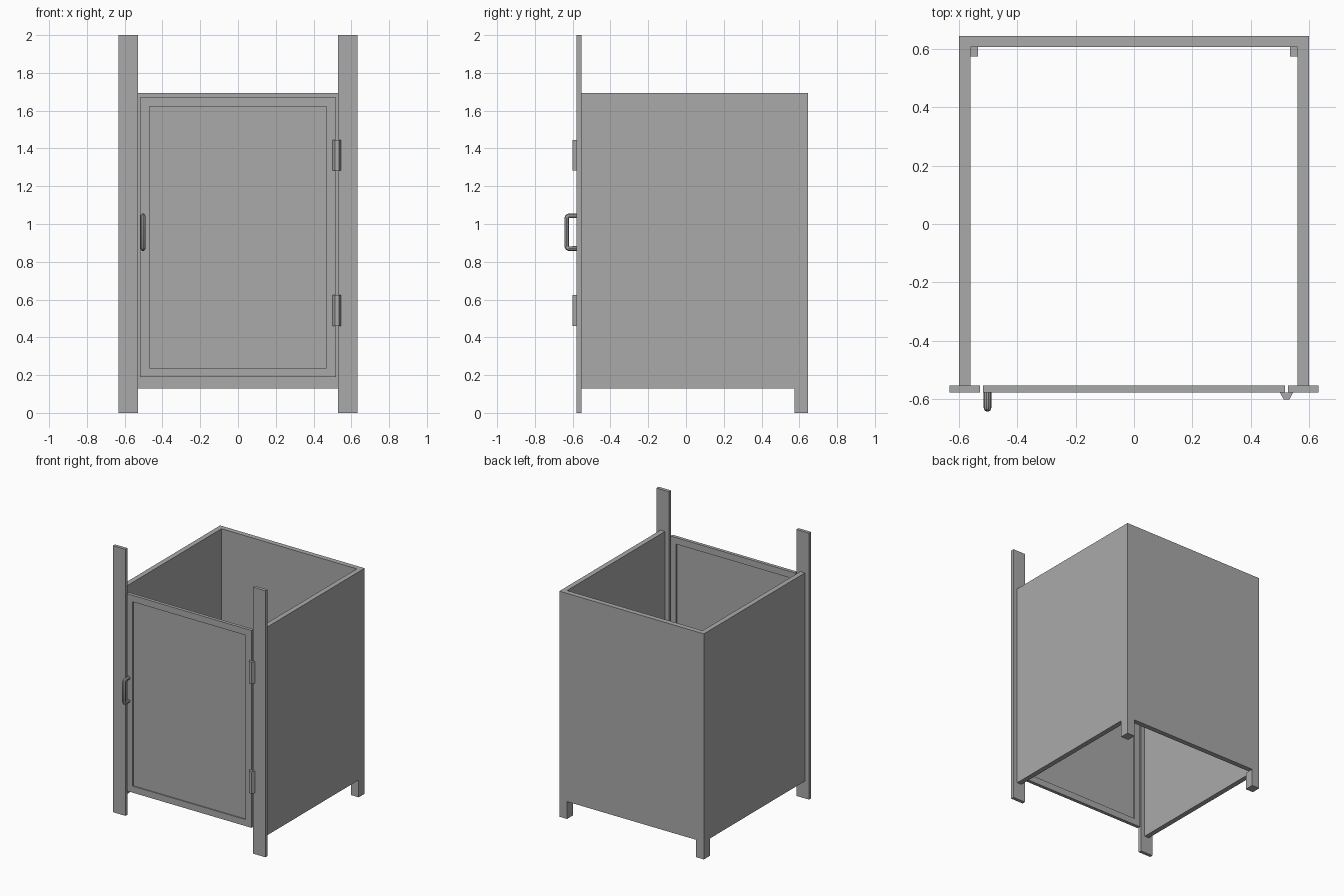
import bpy, bmesh
from mathutils import Vector

cube = bpy.data.objects.get("Cube")
if cube:
    bpy.data.objects.remove(cube, do_unlink=True)

grey = bpy.data.materials.new("plain grey")
grey.use_nodes = True
colour = (0.4, 0.4, 0.4, 1)
grey.diffuse_color = colour
grey.node_tree.nodes["Principled BSDF"].inputs["Base Color"].default_value = colour


def add_object(name, data):
    obj = bpy.data.objects.new(name, data)
    bpy.context.collection.objects.link(obj)
    data.materials.append(grey)
    return obj


def prism(name, outline, z0, z1):
    """Extrude an (x, y) outline from z0 up to z1."""
    bm = bmesh.new()
    face = bm.faces.new([bm.verts.new((x, y, z0)) for x, y in outline])
    new = bmesh.ops.extrude_face_region(bm, geom=[face])["geom"]
    bmesh.ops.translate(bm, vec=(0, 0, z1 - z0),
                        verts=[v for v in new if isinstance(v, bmesh.types.BMVert)])
    bmesh.ops.recalc_face_normals(bm, faces=bm.faces)
    mesh = bpy.data.meshes.new(name)
    bm.to_mesh(mesh)
    bm.free()
    return add_object(name, mesh)


def box(name, x0, x1, y0, y1, z0, z1):
    return prism(name, [(x0, y0), (x1, y0), (x1, y1), (x0, y1)], z0, z1)


FRONT, INNER, BACK = -0.579, -0.554, 0.645

# Side and back walls as one U-shaped shell
half = [(0.60, BACK), (0.60, INNER), (0.562, INNER), (0.562, 0.607)]
prism("walls", half + [(-x, y) for x, y in reversed(half)], 0.13, 1.693)

# Tall front posts and short back legs
for side, s in (("left", 1), ("right", -1)):
    box(side + "_front_post", *sorted((s * 0.529, s * 0.633)), FRONT, INNER, 0, 2)
    box(side + "_back_leg", *sorted((s * 0.536, s * 0.60)), 0.575, BACK, 0, 0.13)

# Door slab with a shallow recessed panel on both faces
door = box("door", -0.518, 0.518, FRONT, INNER, 0.19, 1.671)
bm = bmesh.new()
bm.from_mesh(door.data)
bm.normal_update()
broad = [f for f in bm.faces if abs(f.normal.y) > 0.9]
bmesh.ops.inset_individual(bm, faces=broad, thickness=0.069)
for f in broad:
    normal = f.normal.copy()
    new = bmesh.ops.extrude_discrete_faces(bm, faces=[f])["faces"]
    bmesh.ops.translate(bm, vec=normal * -0.008, verts=new[0].verts)
bm.to_mesh(door.data)
bm.free()

# Hinges bridging door and left post
for name, z in (("lower_hinge", 0.459), ("upper_hinge", 1.282)):
    prism(name, [(0.501, FRONT), (0.514, -0.602), (0.534, -0.602), (0.546, FRONT)],
          z, z + 0.164)

# Round-bar pull handle with softened corners
path = []
y_out, z_low, z_high, r = -0.632, 0.87, 1.043, 0.012
path.append((FRONT + 0.004, z_low))
path += [(y_out + r, z_low), (y_out + r * 0.3, z_low + r * 0.3), (y_out, z_low + r)]
path += [(y, z_low + z_high - z) for y, z in reversed(path)]
curve = bpy.data.curves.new("handle", "CURVE")
curve.dimensions = "3D"
curve.bevel_depth = 0.013
curve.bevel_resolution = 3
curve.use_fill_caps = True
spline = curve.splines.new("POLY")
spline.points.add(len(path) - 1)
for point, (y, z) in zip(spline.points, path):
    point.co = (-0.503, y, z, 1)
handle = add_object("handle", curve)

# Turn the handle into a smooth-shaded mesh
bpy.ops.object.select_all(action="DESELECT")
handle.select_set(True)
bpy.context.view_layer.objects.active = handle
bpy.ops.object.convert(target="MESH")
bpy.ops.object.shade_smooth_by_angle()
